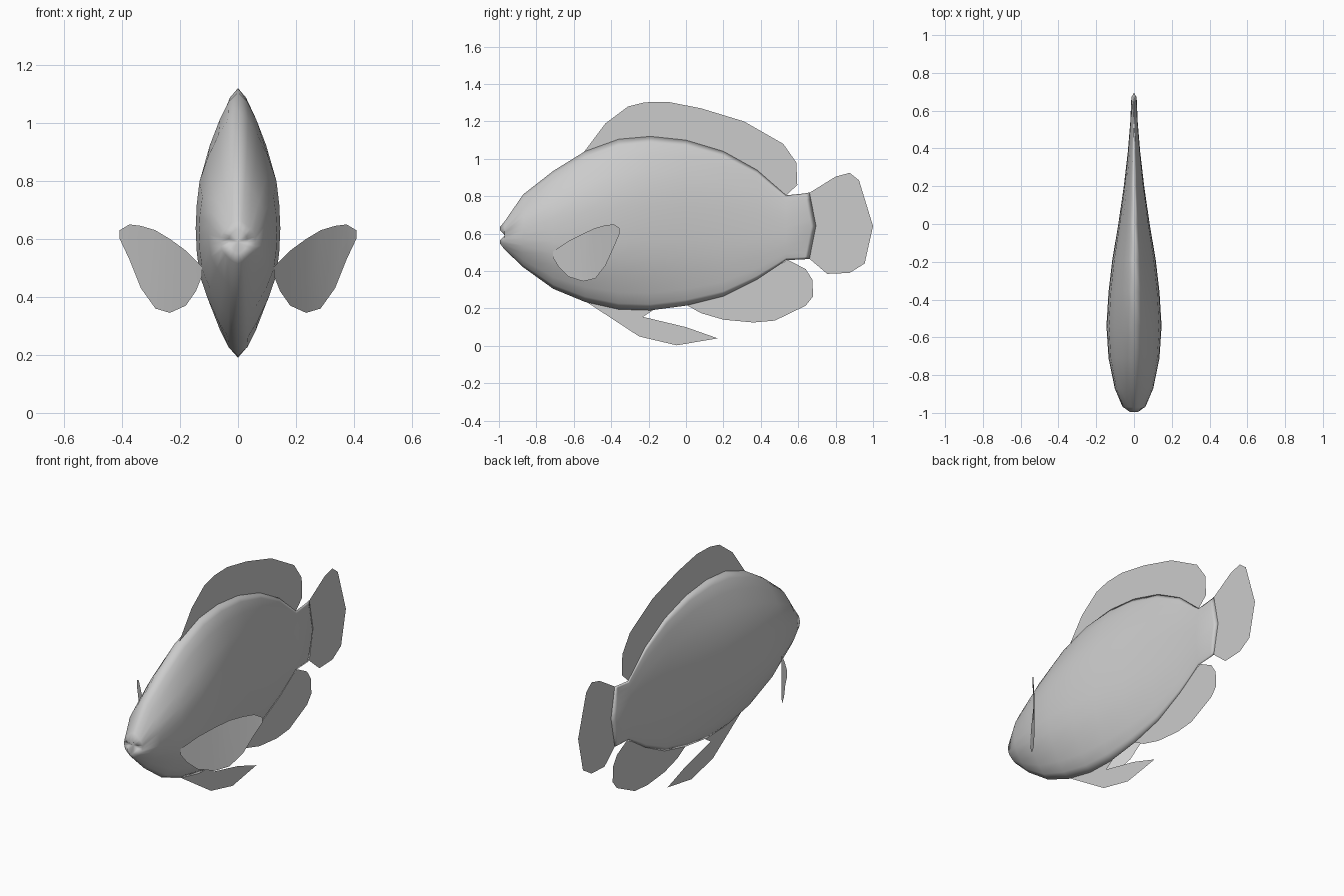
import bpy

grey = bpy.data.materials.new("plain grey")
grey.diffuse_color = (0.6, 0.6, 0.6, 1)


def make(name, verts, faces, smooth=False):
    me = bpy.data.meshes.new(name)
    me.from_pydata(verts, [], faces)
    me.materials.append(grey)
    me.polygons.foreach_set("use_smooth", [smooth] * len(me.polygons))
    me.update()
    ob = bpy.data.objects.new(name, me)
    bpy.context.collection.objects.link(ob)
    return ob


# Body: cross-sections as (y, top z, bottom z, half width)
SECTIONS = [
    (-0.995, 0.635, 0.548, 0.032), (-0.97, 0.665, 0.515, 0.06),
    (-0.87, 0.81, 0.42, 0.102), (-0.71, 0.935, 0.305, 0.135),
    (-0.54, 1.04, 0.235, 0.146), (-0.36, 1.105, 0.195, 0.135),
    (-0.19, 1.12, 0.19, 0.115), (0.0, 1.10, 0.215, 0.083),
    (0.20, 1.04, 0.265, 0.054), (0.38, 0.94, 0.355, 0.033),
    (0.535, 0.805, 0.458, 0.020), (0.635, 0.815, 0.463, 0.014),
    (0.66, 0.82, 0.465, 0.0),
]
# Quarter of the section shape: height fraction, width fraction
PROFILE = [(0, 1), (0.2, 0.975), (0.4, 0.91), (0.6, 0.72), (0.8, 0.46), (0.93, 0.24), (1, 0)]
right = [(-t, w) for t, w in reversed(PROFILE[1:])] + PROFILE
ring = right + [(t, -w) for t, w in reversed(right[1:-1])]
n = len(ring)

verts, faces = [], []
for i, (y, top, bottom, width) in enumerate(SECTIONS):
    mid, half = (top + bottom) / 2, (top - bottom) / 2
    for t, w in ring:
        # tail root bows backwards, mouth corners are pulled in
        bend = 0.035 * (1 - abs(t)) if i >= len(SECTIONS) - 2 else 0
        if i == 0:
            bend = 0.03 * max(0, 1 - abs(t) / 0.6)
        verts.append((width * w, y + bend, mid + half * t))
for i in range(len(SECTIONS) - 1):
    for j in range(n):
        k = (j + 1) % n
        faces.append((i * n + j, i * n + k, (i + 1) * n + k, (i + 1) * n + j))
# Mouth: pushed-in centre between the lips
verts.append((0, -0.967, 0.59))
for j in range(n):
    faces.append((len(verts) - 1, (j + 1) % n, j))
body = make("body", verts, faces, True)

# Weld the closed tail edge and make normals point outwards
import bmesh
bm = bmesh.new()
bm.from_mesh(body.data)
bmesh.ops.remove_doubles(bm, verts=bm.verts, dist=0.0005)
bmesh.ops.recalc_face_normals(bm, faces=bm.faces)
bm.to_mesh(body.data)
bm.free()

# Flat fins on the centre plane, outlines as (y, z)
FINS = {
    "dorsal_fin": [(-0.55, 1.03), (-0.43, 1.19), (-0.31, 1.28), (-0.22, 1.302), (-0.10, 1.305),
                   (0.08, 1.27), (0.31, 1.20), (0.52, 1.08), (0.59, 0.98), (0.595, 0.86),
                   (0.53, 0.80), (0.38, 0.925), (0.2, 1.025), (0, 1.085), (-0.19, 1.105), (-0.36, 1.09)],
    "tail_fin": [(0.655, 0.815), (0.80, 0.905), (0.875, 0.925), (0.925, 0.885), (1.0, 0.64),
                 (0.955, 0.44), (0.875, 0.39), (0.755, 0.385), (0.655, 0.47), (0.685, 0.64)],
    "anal_fin": [(0.0, 0.22), (0.08, 0.175), (0.20, 0.14), (0.36, 0.125), (0.475, 0.135),
                 (0.64, 0.215), (0.68, 0.265), (0.675, 0.355), (0.64, 0.41), (0.545, 0.46),
                 (0.38, 0.37), (0.20, 0.28)],
    "pelvic_fin": [(-0.54, 0.24), (-0.25, 0.05), (-0.05, 0.003), (0.17, 0.04), (0.0, 0.10),
                   (-0.23, 0.155), (-0.17, 0.195), (-0.35, 0.21)],
}
for name, outline in FINS.items():
    make(name, [(0, y, z) for y, z in outline], [range(len(outline))])

# Pectoral fins: curved strips as (x, y, lower z, upper z), mirrored
PECTORAL = [
    (0.125, -0.71, 0.47, 0.505), (0.145, -0.68, 0.42, 0.525), (0.18, -0.63, 0.37, 0.56),
    (0.235, -0.55, 0.345, 0.60), (0.285, -0.485, 0.36, 0.63), (0.335, -0.43, 0.43, 0.645),
    (0.375, -0.385, 0.53, 0.65), (0.408, -0.355, 0.60, 0.63),
]
for side, s in (("right", 1), ("left", -1)):
    pts = [(s * x, y, z) for x, y, lo, hi in PECTORAL for z in (lo, hi)]
    quads = [(2 * i, 2 * i + 2, 2 * i + 3, 2 * i + 1)[::s] for i in range(len(PECTORAL) - 1)]
    make(side + "_pectoral_fin", pts, quads, True)
